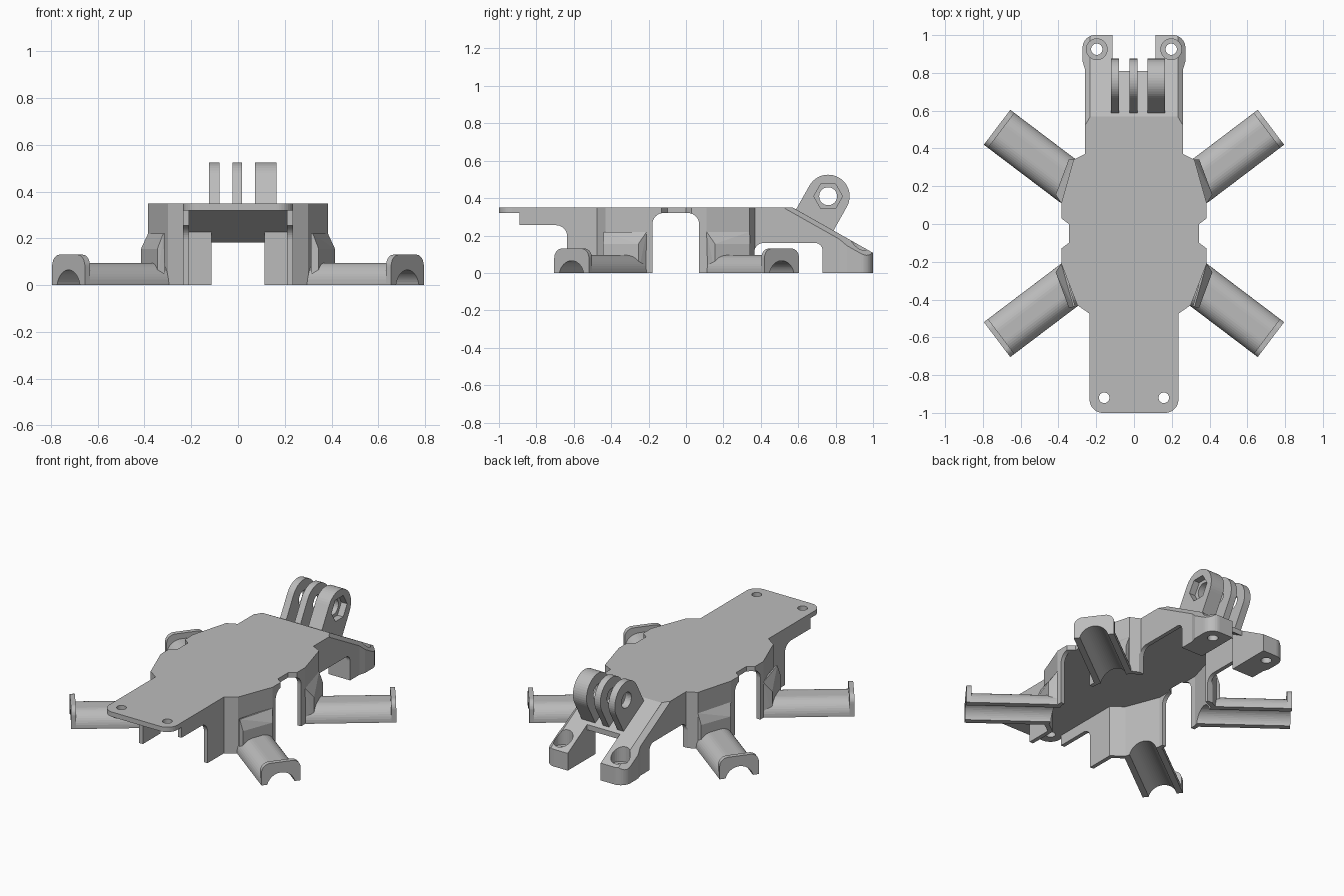
import bpy, bmesh, math
from mathutils import Vector, Matrix

if "Cube" in bpy.data.objects:
    bpy.data.objects.remove(bpy.data.objects["Cube"], do_unlink=True)

grey = bpy.data.materials.new("light grey plastic")
grey.use_nodes = True
COLOUR = (0.5, 0.5, 0.5, 1)
grey.diffuse_color = COLOUR
grey.node_tree.nodes["Principled BSDF"].inputs["Base Color"].default_value = COLOUR


def rounded(points, steps=10):
    """Polygon outline; a third value on a point is its fillet radius."""
    out = []
    for i, p in enumerate(points):
        c = Vector(p[:2])
        if len(p) == 2:
            out.append(c)
            continue
        a = (Vector(points[i - 1][:2]) - c).normalized()
        b = (Vector(points[(i + 1) % len(points)][:2]) - c).normalized()
        half = a.angle(b) / 2
        centre = c + (a + b).normalized() * p[2] / math.sin(half)
        start = c + a * p[2] / math.tan(half) - centre
        end = c + b * p[2] / math.tan(half) - centre
        turn = start.angle_signed(end)
        for k in range(steps + 1):
            t = -turn * k / steps
            out.append(centre + Matrix.Rotation(t, 2) @ start)
    return out


def finish(name, bm):
    bmesh.ops.recalc_face_normals(bm, faces=bm.faces)
    mesh = bpy.data.meshes.new(name)
    bm.to_mesh(mesh)
    bm.free()
    mesh.materials.append(grey)
    obj = bpy.data.objects.new(name, mesh)
    bpy.context.collection.objects.link(obj)
    return obj


def prism(name, outline, lo, hi, place):
    """Extrude a 2D outline; place(a, b, depth) gives the 3D point."""
    bm = bmesh.new()
    low, high = ([bm.verts.new(place(p[0], p[1], d)) for p in outline] for d in (lo, hi))
    bm.faces.new(low)
    bm.faces.new(high)
    n = len(low)
    for i in range(n):
        j = (i + 1) % n
        bm.faces.new((low[i], low[j], high[j], high[i]))
    return finish(name, bm)


def hull(name, points):
    bm = bmesh.new()
    for p in points:
        bm.verts.new(p)
    bmesh.ops.convex_hull(bm, input=bm.verts)
    return finish(name, bm)


def combine(obj, tool, operation):
    """Apply a boolean and remove the tool."""
    mod = obj.modifiers.new("cut", "BOOLEAN")
    mod.object, mod.operation, mod.solver = tool, operation, "EXACT"
    graph = bpy.context.evaluated_depsgraph_get()
    mesh = bpy.data.meshes.new_from_object(obj.evaluated_get(graph))
    obj.modifiers.clear()
    obj.data = mesh
    bpy.data.objects.remove(tool, do_unlink=True)


def circle(x, y, r, n=32):
    return [(x + r * math.cos(math.tau * i / n), y + r * math.sin(math.tau * i / n)) for i in range(n)]


def flat(a, b, d):
    return (a, b, d)


def side(a, b, d):
    return (d, a, b)


def mirrored(half):
    return half + [(-p[0], *p[1:]) for p in reversed(half)]


# Body: plan outline crossed with the side silhouette
plan = mirrored([(.235, -1, .07), (.235, -.475), (.30, -.43), (.385, -.21), (.385, -.13),
                 (.345, -.10), (.345, 0), (.385, .03), (.385, .11), (.32, .34), (.26, .37),
                 (.26, .82), (.272, .86), (.272, 1, .065), (.113, 1), (.113, .81)])
silhouette = [(-1.1, .32), (-.89, .32), (-.89, .255), (-.635, .255, .06), (-.635, 0), (-.18, 0),
              (-.18, .32, .06), (.07, .32, .06), (.07, 0), (.365, 0), (.365, .16, .05),
              (.73, .16, .04), (.73, 0), (1.1, 0), (1.1, .05), (.995, .11, .03), (.57, .35), (-1.1, .35)]
body = prism("cover_body", rounded(plan), -.1, .5, flat)
combine(body, prism("silhouette", rounded(silhouette), -.6, .6, side), "INTERSECT")

# Softened outer edges of the sloped rear
for s in (-1, 1):
    edge = [(s * x, y, z + dz) for y, z in ((.53, .372), (1.05, .079))
            for x, dz in ((.232, 0), (.31, -.078), (.31, .1), (.232, .1))]
    combine(body, hull("edge_cut", edge), "DIFFERENCE")

# Arms: rounded half tubes with a raised lip at the tip, and a flared foot on the wall
ALONG, ACROSS = Vector((.797, .603)), Vector((.603, -.797))
TIP = Vector((.725, .512))
MIDDLE = -.05
tube = rounded([(-.116, 0), (-.116, .095, .085), (.116, .095, .085), (.116, 0)])
lip = rounded([(-.116, 0), (-.116, .13, .05), (.116, .13, .05), (.116, 0)])
bore = [(-.081, -.1)] + [(-.083 * math.cos(math.pi * i / 24), -.018 + .083 * math.sin(math.pi * i / 24))
                         for i in range(25)] + [(.081, -.1)]


def corner(sx, sy):
    def spot(x, y, z):
        return (sx * x, MIDDLE + sy * (y - MIDDLE), z)

    def arm(a, b, d):
        p = TIP + ALONG * d + ACROSS * a
        return spot(p.x, p.y, b)
    return spot, arm


corners = [corner(sx, sy) for sx in (-1, 1) for sy in (-1, 1)]
for spot, arm in corners:
    inner, outer = ((.375, .106), (.312, .335)), ((.415, .155), (.345, .343))
    foot = [spot(x, y, z) for x, y in inner for z in (0, .22)]
    foot += [spot(x, y, z) for x, y in outer for z in (0, .155)]
    foot += [spot(x, y, .22) for x, y in ((.385, .11), (.32, .34))]
    combine(body, hull("foot", foot), "UNION")
    combine(body, prism("tube", tube, -.51, -.01, arm), "UNION")
    combine(body, prism("lip", lip, -.028, 0, arm), "UNION")

# Hollow inside, open at the front, bottom and between the rear legs
room = prism("room", mirrored([(.21, -1.1), (.21, -.463), (.28, -.41), (.36, -.205), (.36, .105),
                               (.298, .32), (.235, .348), (.235, .9)]), -.2, .5, flat)
combine(room, prism("room_side", [(-1.2, -.1), (-1.2, .32), (.565, .32), (.73, .227), (.73, -.1)],
                    -.6, .6, side), "INTERSECT")
combine(body, room, "DIFFERENCE")
combine(body, prism("rear_gap", [(.6, -.1), (.6, .3), (.9, .131), (.9, -.1)], -.113, .113, side), "DIFFERENCE")
for spot, arm in corners:
    combine(body, prism("bore", bore, -.54, .1, arm), "DIFFERENCE")

# Screw holes in the front tab and counterbored holes in the rear legs
for s in (-1, 1):
    for x, y, r, low in ((.158, -.92, .028, -.1), (.197, .925, .03, -.1), (.197, .925, .055, .085)):
        combine(body, prism("hole", circle(s * x, y, r), low, .6, flat), "DIFFERENCE")

# Hinge fins standing square to the slope
EYE, UP, RIGHT = Vector((.76, .41)), Vector((.49, .872)), Vector((.872, -.49))
arc = [EYE + .115 * (RIGHT * math.cos(math.pi * i / 24) + UP * math.sin(math.pi * i / 24)) for i in range(25)]
fin = arc + [arc[-1] - UP * .16, arc[0] - UP * .16]
for name, lo, hi in (("right_fin", -.123, -.08), ("middle_fin", -.023, .018), ("left_fin", .072, .165)):
    obj = prism(name, fin, lo, hi, side)
    combine(obj, prism("pin_hole", circle(EYE.x, EYE.y, .048), -.3, .3, side), "DIFFERENCE")
    if name == "left_fin":
        combine(obj, prism("nut_pocket", circle(EYE.x, EYE.y, .077, 6), .125, .3, side), "DIFFERENCE")
